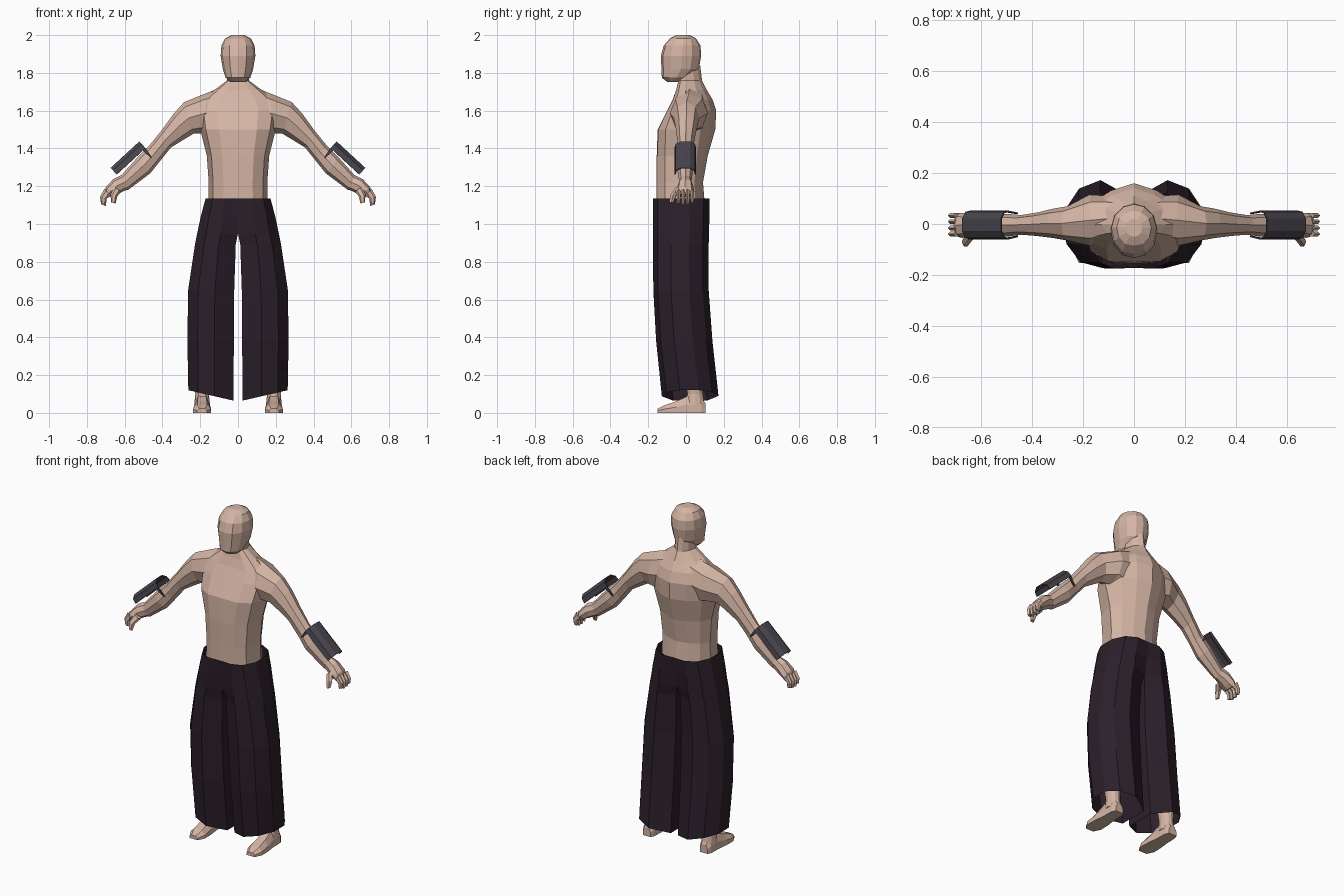
import bpy, bmesh, math
from mathutils import Vector

if "Cube" in bpy.data.objects:
    bpy.data.objects.remove(bpy.data.objects["Cube"])


def material(name, rgb):
    m = bpy.data.materials.new(name)
    m.diffuse_color = (*rgb, 1)
    m.use_nodes = True
    m.node_tree.nodes["Principled BSDF"].inputs["Base Color"].default_value = m.diffuse_color
    return m


SKIN = material("skin", (0.66, 0.46, 0.37))
CLOTH = material("dark_plum_cloth", (0.024, 0.014, 0.023))
LEATHER = material("grey_leather", (0.065, 0.058, 0.075))


def loft(name, rings, mat, start=True, end=True, closed=True, mirror=False, solid=0):
    """Join rings of points into one flat-faced skin."""
    bm = bmesh.new()
    rows = [[bm.verts.new(p) for p in r] for r in rings]
    n = len(rows[0])
    for a, b in zip(rows, rows[1:]):
        for i in range(n if closed else n - 1):
            j = (i + 1) % n
            quad = [a[i], a[j], b[j], b[i]]
            # no inner wall on the mirror plane
            if mirror and all(abs(v.co.x) < 1e-5 for v in quad):
                continue
            bm.faces.new(quad)
    if start:
        bm.faces.new(rows[0])
    if end:
        bm.faces.new(rows[-1])
    bmesh.ops.recalc_face_normals(bm, faces=bm.faces)
    me = bpy.data.meshes.new(name)
    bm.to_mesh(me)
    bm.free()
    me.materials.append(mat)
    ob = bpy.data.objects.new(name, me)
    bpy.context.collection.objects.link(ob)
    if solid:
        s = ob.modifiers.new("thickness", 'SOLIDIFY')
        s.thickness = solid
        s.offset = 0
    if mirror:
        ob.modifiers.new("mirror", 'MIRROR')
    return ob


def level_ring(z, hw, y0, y1, half, mid=None):
    """Symmetric horizontal ring from a half outline of (x, depth) factors."""
    c = (y0 + y1) / 2 if mid is None else mid
    full = half + [(-x, v) for x, v in half[-2:0:-1]]
    return [Vector((x * hw, c + v * ((y1 - c) if v > 0 else (c - y0)), z)) for x, v in full]


def limb_ring(top, bottom, y0, y1, n=8):
    """Tilted oval ring between an upper and a lower (x, z) point."""
    t, b = Vector((top[0], 0, top[1])), Vector((bottom[0], 0, bottom[1]))
    out = []
    for i in range(n):
        a = math.tau * i / n
        p = (t + b) / 2 + (t - b) / 2 * math.cos(a)
        p.y = (y0 + y1) / 2 + (y1 - y0) / 2 * math.sin(a)
        out.append(p)
    return out


# Torso and neck: flat chest, ridged back
TRUNK = [(0, -1), (0.5, -0.98), (0.85, -0.72), (1, -0.05), (0.8, 0.5), (0.42, 0.82), (0, 1)]
trunk = [(1.10, .158, -.155, .10), (1.22, .155, -.155, .09), (1.36, .165, -.155, .115),
         (1.50, .20, -.15, .155), (1.60, .215, -.10, .16), (1.66, .19, -.07, .14),
         (1.71, .125, -.052, .11), (1.76, .058, -.04, .085), (1.84, .055, -.04, .075)]
loft("torso", [level_ring(*r, TRUNK, 0.0) for r in trunk], SKIN)

# Head
OVAL = [(0, -1), (0.5, -0.9), (0.88, -0.5), (1, 0.05), (0.85, 0.55), (0.45, 0.9), (0, 1)]
head = [(1.752, .04, -.10, -.03), (1.775, .066, -.128, .02), (1.82, .08, -.13, .068),
        (1.89, .092, -.133, .08), (1.945, .088, -.118, .077), (1.983, .068, -.085, .052),
        (2.0, .032, -.05, .02)]
loft("head", [level_ring(*r, OVAL) for r in head], SKIN)

# Arms
arm = [((.06, 1.735), (.13, 1.46), -.06, .11), ((.17, 1.692), (.18, 1.48), -.085, .115),
       ((.285, 1.645), (.235, 1.478), -.065, .07), ((.34, 1.585), (.295, 1.442), -.055, .06),
       ((.405, 1.495), (.355, 1.405), -.047, .045), ((.47, 1.415), (.415, 1.33), -.042, .035),
       ((.535, 1.35), (.465, 1.268), -.05, .04), ((.62, 1.255), (.585, 1.178), -.034, .028)]
loft("arms", [limb_ring(*r) for r in arm], SKIN, mirror=True)

# Hands: palm, four fingers and a thumb
palm = [((.61, 1.262), (.58, 1.185), -.03, .026), ((.66, 1.238), (.618, 1.168), -.045, .038),
        ((.70, 1.195), (.648, 1.152), -.055, .044), ((.708, 1.162), (.672, 1.142), -.05, .042)]
loft("palms", [limb_ring(*r) for r in palm], SKIN, mirror=True)
for i in range(4):
    y = -.05 + i * .024
    drop = .008 * abs(i - 1.4)
    finger = [((.708, 1.185), (.672, 1.15), y, y + .022),
              ((.73, 1.145), (.695, 1.135), y, y + .022),
              ((.725, 1.10 + drop), (.70, 1.092 + drop), y + .003, y + .019)]
    loft(f"fingers_{i + 1}", [limb_ring(*r, 6) for r in finger], SKIN, mirror=True)
thumb = [((.655, 1.20), (.62, 1.17), -.06, -.02), ((.675, 1.155), (.64, 1.145), -.085, -.05),
         ((.672, 1.115), (.648, 1.108), -.09, -.066)]
loft("thumbs", [limb_ring(*r, 6) for r in thumb], SKIN, mirror=True)

# Forearm guards: half shells over the upper side of the forearm
ARC = [(-.058, 0), (-.052, .028), (-.026, .045), (.02, .045), (.045, .028), (.05, 0)]
guard = [[Vector((x + .676 * h, y, z + .737 * h)) for y, h in ARC]
         for x, z in ((.490, 1.402), (.642, 1.262))]
loft("forearm_guards", guard, LEATHER, start=False, end=False, closed=False,
     mirror=True, solid=.006)
# Pointed tabs at the elbow end of each guard
for side, y in (("front", -.057), ("back", .049)):
    tab = [[Vector((.49, y, 1.402)), Vector((.505, y, 1.389))],
           [Vector((.455, y * .85, 1.352)), Vector((.462, y * .85, 1.350))]]
    loft(f"guard_tabs_{side}", tab, LEATHER, start=False, end=False, closed=False,
         mirror=True, solid=.006)

# Trousers: wide legs meeting at the middle above the crotch
LEG = [(0, -1), (.42, -1), (.78, -.84), (1, -.36), (1, .3), (.8, .78), (.45, 1), (0, 1)]


def leg_ring(z, inner, outer, y0, y1, pinch, hem=0):
    c, r = (y0 + y1) / 2, (y1 - y0) / 2
    return [Vector((inner + u * (outer - inner), c + v * r * (pinch if u == 0 else 1), z + hem * u))
            for u, v in LEG]


legs = [(1.135, 0, .172, -.175, .125, .98), (1.04, 0, .197, -.175, .124, .92),
        (.95, 0, .216, -.175, .122, .8), (.89, .012, .228, -.175, .12, .7),
        (.65, .02, .264, -.173, .12, .66), (.38, .022, .268, -.158, .14, .64),
        (.065, .024, .263, -.128, .172, .6, .055)]
loft("trousers", [leg_ring(*r) for r in legs], CLOTH, start=False, end=False, mirror=True)

# Shins
shin = [(.30, .055, -.03, .09), (.10, .036, .005, .09), (.04, .042, -.005, .1)]
loft("shins", [[p + Vector((.19, 0, 0)) for p in level_ring(*r, OVAL)] for r in shin],
     SKIN, mirror=True)

# Feet: cross sections from heel to toe (y, half width, height)
foot = [(.103, .026, .05), (.08, .036, .085), (.01, .038, .09), (-.05, .045, .062),
        (-.11, .047, .042), (-.152, .026, .022)]
SOLE = [(-1, 0), (1, 0), (1, .5), (.55, 1), (-.55, 1), (-1, .5)]
loft("feet", [[Vector((.19 + u * w, y, v * h)) for u, v in SOLE] for y, w, h in foot],
     SKIN, mirror=True)
